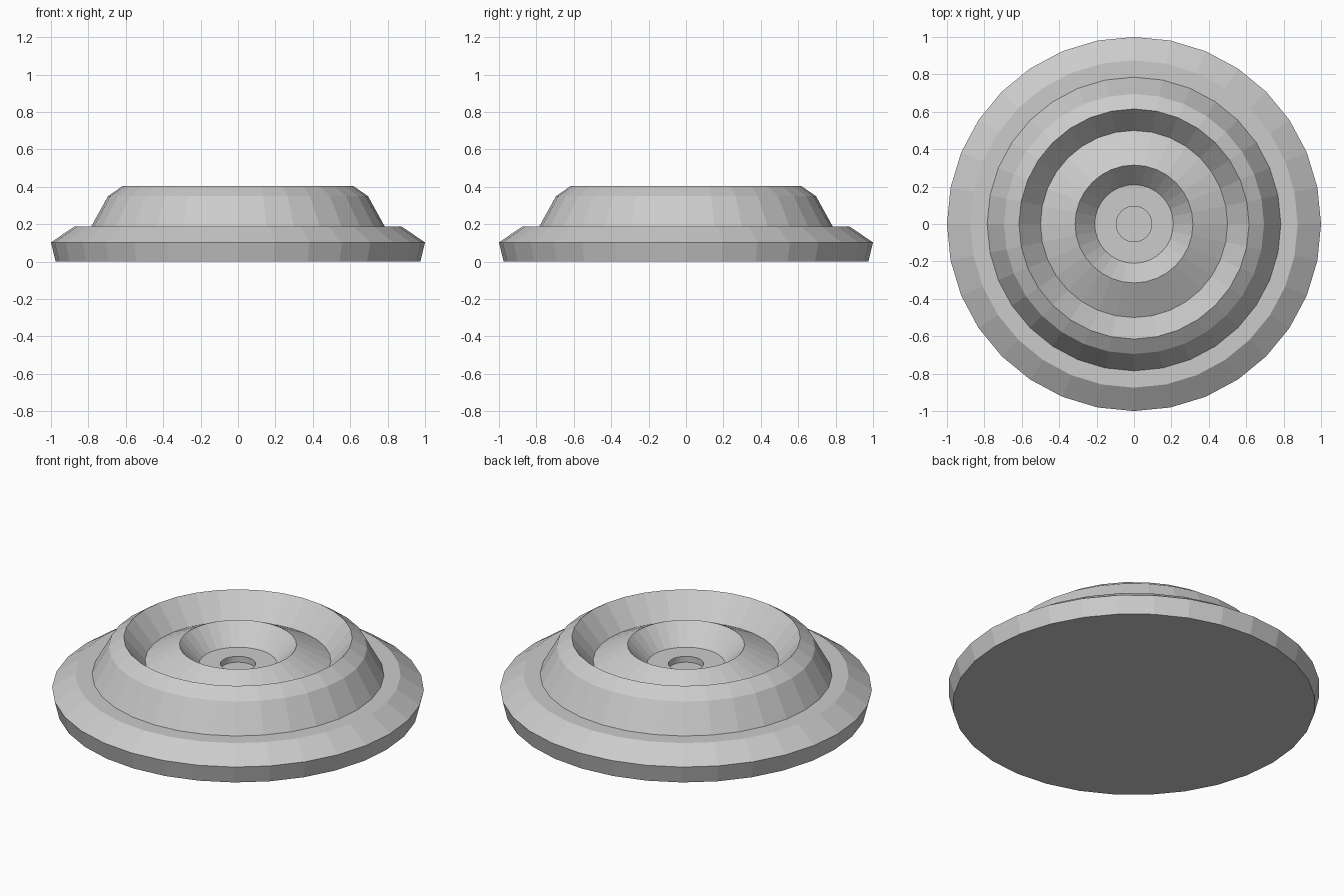
import bpy
import bmesh
from math import cos, sin, tau

if "Cube" in bpy.data.objects:
    bpy.data.objects.remove(bpy.data.objects["Cube"], do_unlink=True)

SIDES = 32

grey = bpy.data.materials.new("plain grey")
grey.use_nodes = True
colour = (0.6, 0.6, 0.6, 1)
grey.diffuse_color = colour
grey.node_tree.nodes["Principled BSDF"].inputs["Base Color"].default_value = colour


def lathe(name, profile):
    """Turn a (radius, height) profile around z and cap both ends."""
    bm = bmesh.new()
    rings = [[bm.verts.new((r * cos(tau * i / SIDES), r * sin(tau * i / SIDES), z))
              for i in range(SIDES)] for r, z in profile]
    for low, high in zip(rings, rings[1:]):
        for i in range(SIDES):
            j = (i + 1) % SIDES
            bm.faces.new((low[i], low[j], high[j], high[i]))
    bm.faces.new(rings[0][::-1])
    bm.faces.new(rings[-1])
    bmesh.ops.recalc_face_normals(bm, faces=bm.faces)
    mesh = bpy.data.meshes.new(name)
    bm.to_mesh(mesh)
    bm.free()
    mesh.materials.append(grey)
    obj = bpy.data.objects.new(name, mesh)
    bpy.context.collection.objects.link(obj)
    return obj


# Foot with its sloped shoulder and flat ledge
foot = [(0.975, 0), (1, 0.103), (0.875, 0.187), (0.785, 0.187)]
# Raised collar with a chamfered crest
collar = [(0.695, 0.35), (0.615, 0.405)]
# Groove, inner cone, and its dished centre
groove = [(0.5, 0.27), (0.315, 0.364), (0.21, 0.25)]
# Small centre hole with a flat floor
hole = [(0.095, 0.25), (0.095, 0.215)]

lathe("round_stepped_base", foot + collar + groove + hole)
